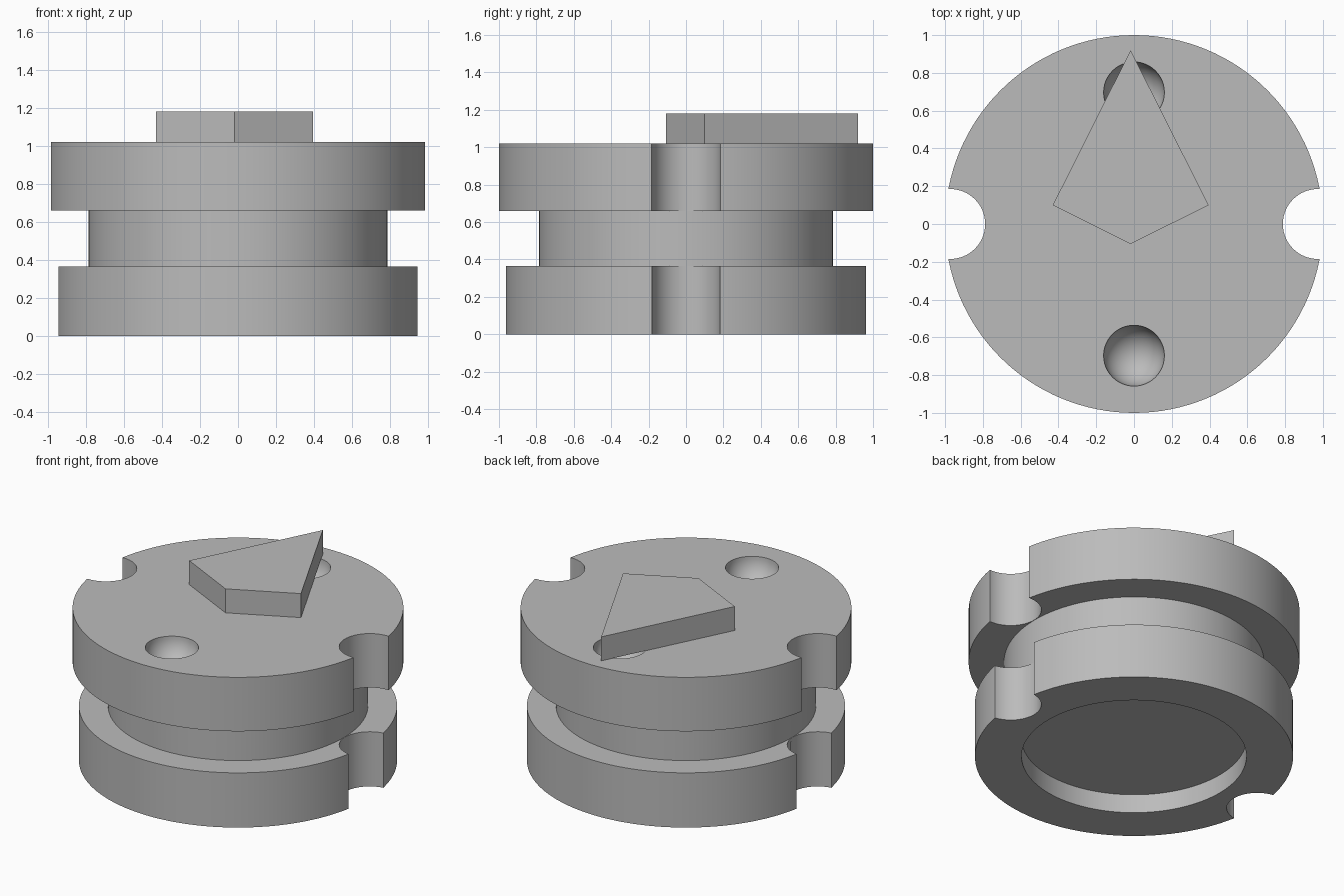
import bpy
import bmesh
import math
from mathutils import Matrix

SEGMENTS = 128
TOP = 1.02

cube = bpy.data.objects.get("Cube")
if cube:
    bpy.data.objects.remove(cube, do_unlink=True)

# One plain grey for everything
grey = bpy.data.materials.new("plain_grey")
grey.use_nodes = True
colour = (0.5, 0.5, 0.5, 1)
grey.diffuse_color = colour
grey.node_tree.nodes["Principled BSDF"].inputs["Base Color"].default_value = colour


def make_object(name, bm):
    bmesh.ops.recalc_face_normals(bm, faces=bm.faces)
    mesh = bpy.data.meshes.new(name)
    bm.to_mesh(mesh)
    bm.free()
    mesh.materials.append(grey)
    obj = bpy.data.objects.new(name, mesh)
    bpy.context.collection.objects.link(obj)
    return obj


def lathe(name, profile):
    """Revolve (radius, height) points about z and cap both ends."""
    bm = bmesh.new()
    rings = []
    for r, z in profile:
        angles = [math.tau * i / SEGMENTS for i in range(SEGMENTS)]
        rings.append([bm.verts.new((r * math.cos(a), r * math.sin(a), z)) for a in angles])
    for low, high in zip(rings, rings[1:]):
        for i in range(SEGMENTS):
            j = (i + 1) % SEGMENTS
            bm.faces.new((low[i], low[j], high[j], high[i]))
    bm.faces.new(rings[0])
    bm.faces.new(rings[-1])
    return make_object(name, bm)


def prism(name, outline, bottom, top):
    bm = bmesh.new()
    base = bm.faces.new([bm.verts.new((x, y, bottom)) for x, y in outline])
    result = bmesh.ops.extrude_face_region(bm, geom=[base])
    verts = [v for v in result["geom"] if isinstance(v, bmesh.types.BMVert)]
    bmesh.ops.translate(bm, verts=verts, vec=(0, 0, top - bottom))
    return make_object(name, bm)


# Grooved spool with a shallow round recess underneath
body = lathe("spool_body", [
    (0.68, 0.125), (0.68, 0), (0.962, 0), (0.962, 0.365),
    (0.786, 0.365), (0.786, 0.66), (1, 0.66), (1, TOP)])

# Side notches through both flanges and round dimples in the top
cutters = []
for side in (-1, 1):
    bm = bmesh.new()
    bmesh.ops.create_cone(bm, cap_ends=True, segments=64, radius1=0.185, radius2=0.185,
                          depth=2, matrix=Matrix.Translation((side * 0.973, 0, 0.5)))
    cutters.append(make_object("notch_cutter", bm))
    bm = bmesh.new()
    bmesh.ops.create_uvsphere(bm, u_segments=48, v_segments=24, radius=0.161,
                              matrix=Matrix.Translation((0, side * 0.697, TOP)))
    cutters.append(make_object("dimple_cutter", bm))

bpy.context.view_layer.objects.active = body
for cutter in cutters:
    cutter.hide_render = True
    cut = body.modifiers.new("cut", 'BOOLEAN')
    cut.operation = 'DIFFERENCE'
    cut.solver = 'EXACT'
    cut.object = cutter
    bpy.ops.object.modifier_apply(modifier=cut.name)
for cutter in cutters:
    bpy.data.objects.remove(cutter, do_unlink=True)

bpy.ops.object.select_all(action='DESELECT')
body.select_set(True)
bpy.ops.object.shade_smooth_by_angle(angle=math.radians(30))

# Raised kite-shaped pointer on the top face
prism("kite_pointer", [(-0.018, 0.92), (-0.43, 0.1), (-0.018, -0.106), (0.395, 0.1)],
      TOP, 1.18)
